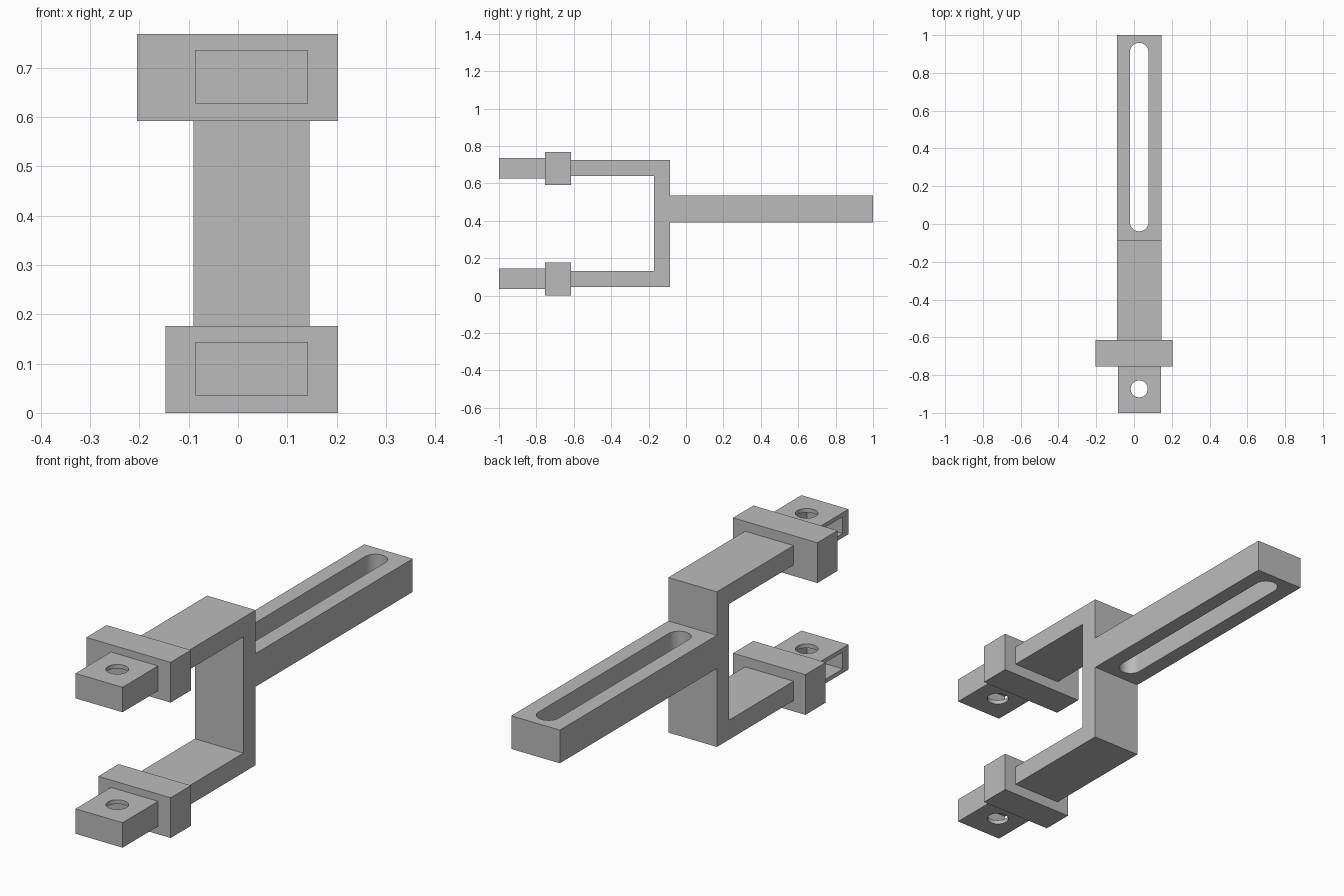
import bpy, bmesh, math

if "Cube" in bpy.data.objects:
    bpy.data.objects.remove(bpy.data.objects["Cube"], do_unlink=True)

grey = bpy.data.materials.new("plain grey")
grey.use_nodes = True
colour = (0.5, 0.5, 0.5, 1)
grey.diffuse_color = colour
grey.node_tree.nodes["Principled BSDF"].inputs["Base Color"].default_value = colour

MID = 0.0275  # centre line of the bar and bolt holes


def prism(name, outline, low, high, place):
    """Extrude a flat outline from low to high; place maps (a, b, depth) to xyz."""
    bm = bmesh.new()
    bottom = [bm.verts.new(place(a, b, low)) for a, b in outline]
    top = [bm.verts.new(place(a, b, high)) for a, b in outline]
    bm.faces.new(bottom)
    bm.faces.new(top)
    for i in range(len(outline)):
        j = (i + 1) % len(outline)
        bm.faces.new((bottom[i], bottom[j], top[j], top[i]))
    bmesh.ops.recalc_face_normals(bm, faces=bm.faces)
    mesh = bpy.data.meshes.new(name)
    bm.to_mesh(mesh)
    bm.free()
    mesh.materials.append(grey)
    obj = bpy.data.objects.new(name, mesh)
    bpy.context.collection.objects.link(obj)
    return obj


def upright(a, b, depth):
    return (a, b, depth)


def sideways(a, b, depth):
    return (depth, a, b)


def box(name, x, y, z):
    outline = [(x[0], y[0]), (x[1], y[0]), (x[1], y[1]), (x[0], y[1])]
    return prism(name, outline, z[0], z[1], upright)


def stadium(y0, y1, radius, steps=24):
    """Round-ended slot outline; a circle when both centres coincide."""
    points = []
    for cy, start in ((y1, 0), (y0, math.pi)):
        last = steps if y0 == y1 else steps + 1
        for i in range(last):
            t = start + math.pi * i / steps
            points.append((MID + radius * math.cos(t), cy + radius * math.sin(t)))
    return points


def cut(target, cutter):
    cutter.hide_render = True
    mod = target.modifiers.new("cut", "BOOLEAN")
    mod.operation = "DIFFERENCE"
    mod.solver = "EXACT"
    mod.object = cutter
    bpy.context.view_layer.objects.active = target
    bpy.ops.object.modifier_apply(modifier=mod.name)
    bpy.data.objects.remove(cutter, do_unlink=True)


def smooth(obj):
    bpy.ops.object.select_all(action="DESELECT")
    obj.select_set(True)
    bpy.context.view_layer.objects.active = obj
    bpy.ops.object.shade_smooth_by_angle(angle=math.radians(30))


# Forked bracket with its slotted bar, drawn from the side
ARM, INNER, BACK = -0.615, -0.17, -0.085
side = [(ARM, 0.047), (BACK, 0.047), (BACK, 0.39), (1, 0.39), (1, 0.535),
        (BACK, 0.535), (BACK, 0.725), (ARM, 0.725), (ARM, 0.64),
        (INNER, 0.64), (INNER, 0.132), (ARM, 0.132)]
bracket = prism("fork_bracket", side, -0.09, 0.145, sideways)
cut(bracket, prism("slot_cutter", stadium(0.01, 0.91, 0.049), 0.3, 0.6, upright))
smooth(bracket)

# Collar and hollow bolt tip on each arm
for level, base, collar_right in (("lower", 0, -0.147), ("upper", 0.592, -0.205)):
    box(level + "_collar", (collar_right, 0.203), (-0.755, ARM), (base, base + 0.176))
    tip = box(level + "_tip", (-0.086, 0.142), (-1, -0.755), (base + 0.035, base + 0.144))
    # Nut pocket open to one side, then the vertical bolt hole
    cut(tip, box("pocket_cutter", (-0.2, 0.088), (-0.96, -0.786), (base + 0.053, base + 0.126)))
    cut(tip, prism("hole_cutter", stadium(-0.873, -0.873, 0.045), base, base + 0.2, upright))
    smooth(tip)
